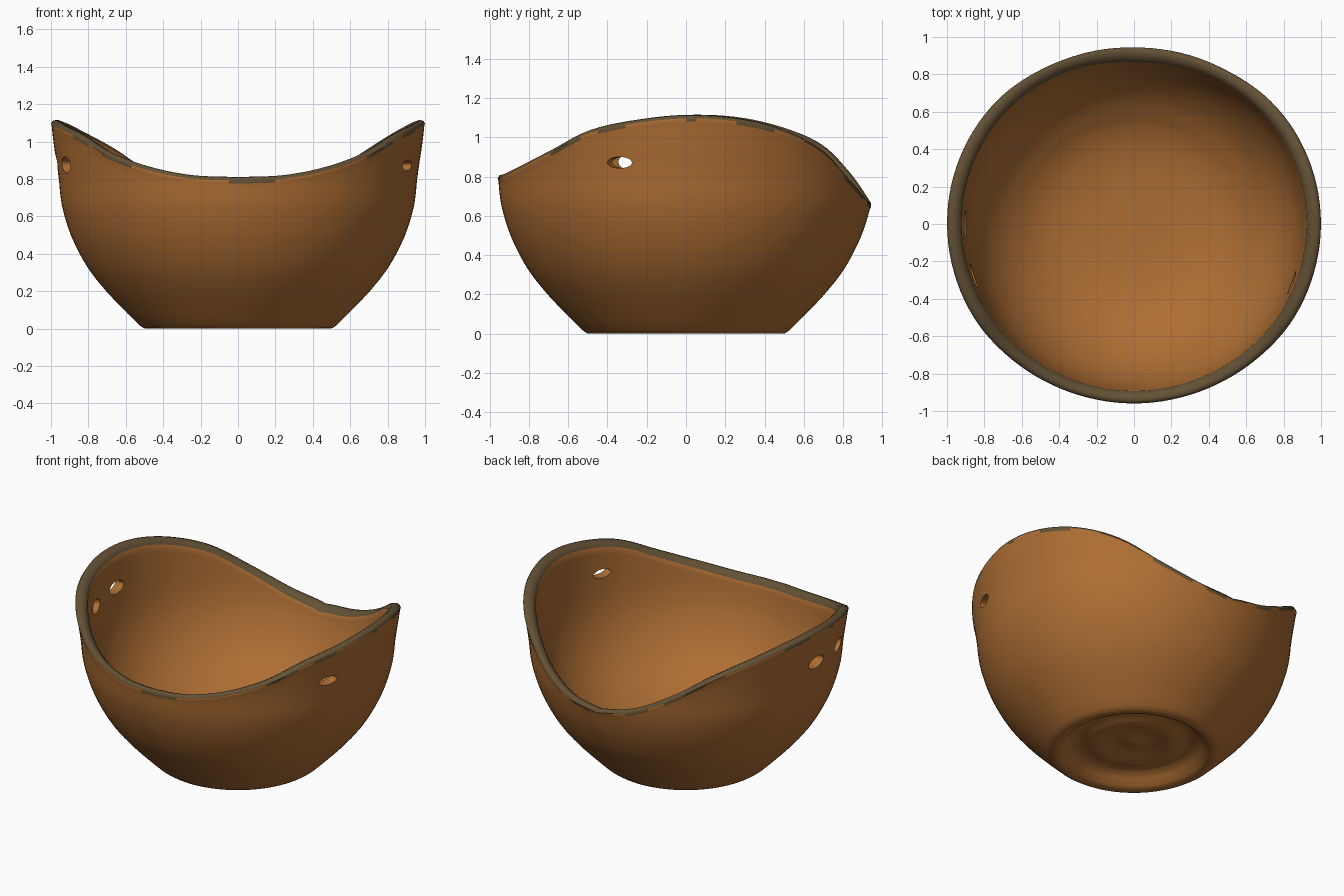
import bpy, bmesh, math
from mathutils import Matrix, Vector

if "Cube" in bpy.data.objects:
    bpy.data.objects.remove(bpy.data.objects["Cube"])

SEG = 120


def material(name, rgb):
    m = bpy.data.materials.new(name)
    m.diffuse_color = (*rgb, 1)
    m.use_nodes = True
    m.node_tree.nodes["Principled BSDF"].inputs["Base Color"].default_value = m.diffuse_color
    return m


clay = material("orange_brown_clay", (0.42, 0.155, 0.034))
glaze = material("dark_olive_rim", (0.125, 0.082, 0.036))


def smooth_lookup(pts, x):
    """Cubic interpolation through (x, value) points."""
    n = len(pts)
    x = min(max(x, pts[0][0]), pts[-1][0])
    i = max(j for j in range(n - 1) if pts[j][0] <= x)

    def slope(j):
        a, b = pts[max(j - 1, 0)], pts[min(j + 1, n - 1)]
        return (b[1] - a[1]) / (b[0] - a[0])
    h = pts[i + 1][0] - pts[i][0]
    t = (x - pts[i][0]) / h
    return ((2*t**3 - 3*t**2 + 1) * pts[i][1] + (t**3 - 2*t**2 + t) * h * slope(i)
            + (3*t**2 - 2*t**3) * pts[i + 1][1] + (t**3 - t**2) * h * slope(i + 1))


# wall radius by height, outside and inside
OUTER = [(0.02, .53), (.1, .61), (.2, .705), (.32, .80), (.45, .872), (.55, .912),
         (.67, .944), (.8, .958), (.9, .972), (1.0, .987), (1.12, 1.0)]
INNER = [(.2, .52), (.3, .66), (.42, .765), (.56, .84), (.7, .88), (.85, .90), (1.12, .925)]
# rim height by angle from the front (0) to the back (180), for each side
FRONT = [(0, .81), (15, .82), (30, .865), (45, .94), (60, 1.04), (75, 1.09), (90, 1.115)]
RIGHT = FRONT + [(105, 1.10), (120, 1.045), (135, .945), (150, .80), (165, .70), (180, .665)]
LEFT = FRONT + [(105, 1.105), (120, 1.055), (135, .97), (150, .835), (165, .72), (180, .665)]
# underside rings and inner floor
FOOT = [(.04, .062), (.09, .075), (.14, .072), (.19, .058), (.24, .052), (.28, .062),
        (.32, .078), (.37, .075), (.41, .045), (.44, .012), (.46, .003), (.48, 0), (.505, .002)]
FLOOR = [(.42, .165), (.3, .14), (.15, .13)]


def section(deg):
    """Cross-section (r, z, is_rim) of the wall at an angle from the front."""
    d = (deg + 180) % 360 - 180
    top = smooth_lookup(RIGHT if d >= 0 else LEFT, abs(d))
    pts = [(r, z, 0) for r, z in FOOT]
    n = 18
    for k in range(n + 1):
        z = .02 + (top - .035 - .02) * k / n
        pts.append((smooth_lookup(OUTER, z), z, 0))
    ro, ri = smooth_lookup(OUTER, top), smooth_lookup(INNER, top)
    w = ro - ri
    pts += [(ro, top - .018, 1), (ro - .12 * w, top - .004, 1), (ro - .4 * w, top, 1),
            (ro - .75 * w, top - .01, 1)]
    for k in range(n + 1):
        z = top - .032 - (top - .032 - .2) * k / n
        pts.append((smooth_lookup(INNER, z), z, 0))
    return pts + [(r, z, 0) for r, z in FLOOR]


# bowl: swept wall with wavy rim, closed at the underside and floor centres
bm = bmesh.new()
cols = []
for s in range(SEG):
    deg = 360 * s / SEG
    a = math.radians(deg - 90)
    sec = section(deg)
    cols.append([bm.verts.new((r * math.cos(a), r * math.sin(a), z)) for r, z, _ in sec])
flags = [p[2] for p in section(0)]
first, last = flags.index(1), len(flags) - 1 - flags[::-1].index(1)
under = bm.verts.new((0, 0, .055))
floor = bm.verts.new((0, 0, .128))
for s in range(SEG):
    A, B = cols[s], cols[(s + 1) % SEG]
    for k in range(len(A) - 1):
        f = bm.faces.new((A[k], B[k], B[k + 1], A[k + 1]))
        patchy = math.sin(s * .9) + math.sin(s * .37 + 1) > .3
        dark = first <= k <= last or (k == first - 1 and patchy)
        f.material_index = int(dark)
    bm.faces.new((under, B[0], A[0]))
    bm.faces.new((A[-1], B[-1], floor))
bmesh.ops.recalc_face_normals(bm, faces=bm.faces)
mesh = bpy.data.meshes.new("bowl")
bm.to_mesh(mesh)
bm.free()
bowl = bpy.data.objects.new("bowl", mesh)
bpy.context.collection.objects.link(bowl)
mesh.materials.append(clay)
mesh.materials.append(glaze)

# oval holes through the side walls: one on the right, a pair on the left
HOLES = [(-20.5, .872, .065, .028), (180, .885, .075, .04), (198, .875, .07, .042)]
bm = bmesh.new()
for az, z, half_w, half_h in HOLES:
    direction = Vector((math.cos(math.radians(az)), math.sin(math.radians(az)), 0))
    mat = (Matrix.Translation(direction * .94 + Vector((0, 0, z)))
           @ Matrix.Rotation(math.radians(az), 4, 'Z')
           @ Matrix.Rotation(math.radians(90), 4, 'Y')
           @ Matrix.Diagonal((half_h, half_w, 1, 1)))
    bmesh.ops.create_cone(bm, cap_ends=True, segments=20, radius1=.95, radius2=1.1,
                          depth=.3, matrix=mat)
cut_mesh = bpy.data.meshes.new("hole_cutter")
bm.to_mesh(cut_mesh)
bm.free()
cutter = bpy.data.objects.new("hole_cutter", cut_mesh)
bpy.context.collection.objects.link(cutter)
cutter.hide_render = True

bpy.context.view_layer.objects.active = bowl
bowl.select_set(True)
mod = bowl.modifiers.new("holes", 'BOOLEAN')
mod.operation = 'DIFFERENCE'
mod.solver = 'EXACT'
mod.object = cutter
bpy.ops.object.modifier_apply(modifier=mod.name)
bpy.data.objects.remove(cutter)
bpy.ops.object.shade_smooth_by_angle(angle=math.radians(50))
